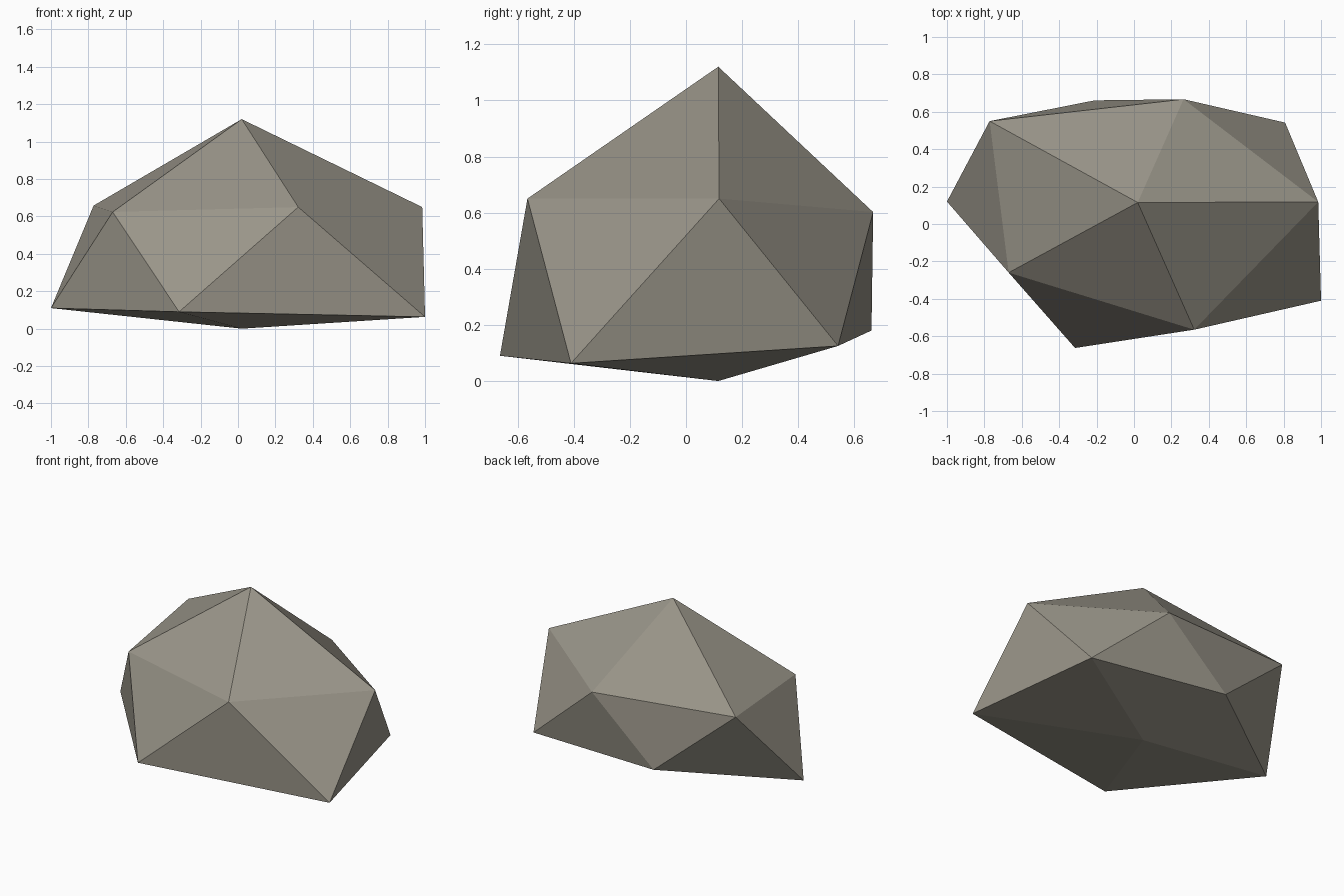
import bpy
import bmesh

if "Cube" in bpy.data.objects:
    bpy.data.objects.remove(bpy.data.objects["Cube"])

# Boulder: a squashed, irregular 20-sided rock made of two rings of five and two poles
BOTTOM = (0.02, 0.115, 0.0)
TOP = (0.02, 0.115, 1.12)
LOWER = [(1.0, -0.41, 0.063), (-0.315, -0.663, 0.09), (-1.0, 0.12, 0.11),
         (-0.21, 0.661, 0.18), (0.808, 0.542, 0.125)]
UPPER = [(0.322, -0.565, 0.65), (-0.67, -0.26, 0.624), (-0.772, 0.55, 0.658),
         (0.265, 0.667, 0.602), (0.985, 0.118, 0.65)]

bm = bmesh.new()
bottom, top = bm.verts.new(BOTTOM), bm.verts.new(TOP)
low = [bm.verts.new(p) for p in LOWER]
up = [bm.verts.new(p) for p in UPPER]

# Caps and zigzag band
for i in range(5):
    j = (i + 1) % 5
    bm.faces.new((bottom, low[i], low[j]))
    bm.faces.new((low[i], up[i], low[j]))
    bm.faces.new((up[i], up[j], low[j]))
    bm.faces.new((top, up[j], up[i]))
bmesh.ops.recalc_face_normals(bm, faces=bm.faces)

mesh = bpy.data.meshes.new("boulder")
bm.to_mesh(mesh)
bm.free()

# Flat stone colour
stone = bpy.data.materials.new("warm grey stone")
stone.diffuse_color = (0.32, 0.30, 0.25, 1.0)
stone.use_nodes = True
stone.node_tree.nodes["Principled BSDF"].inputs["Base Color"].default_value = stone.diffuse_color
mesh.materials.append(stone)

rock = bpy.data.objects.new("boulder", mesh)
bpy.context.collection.objects.link(rock)
